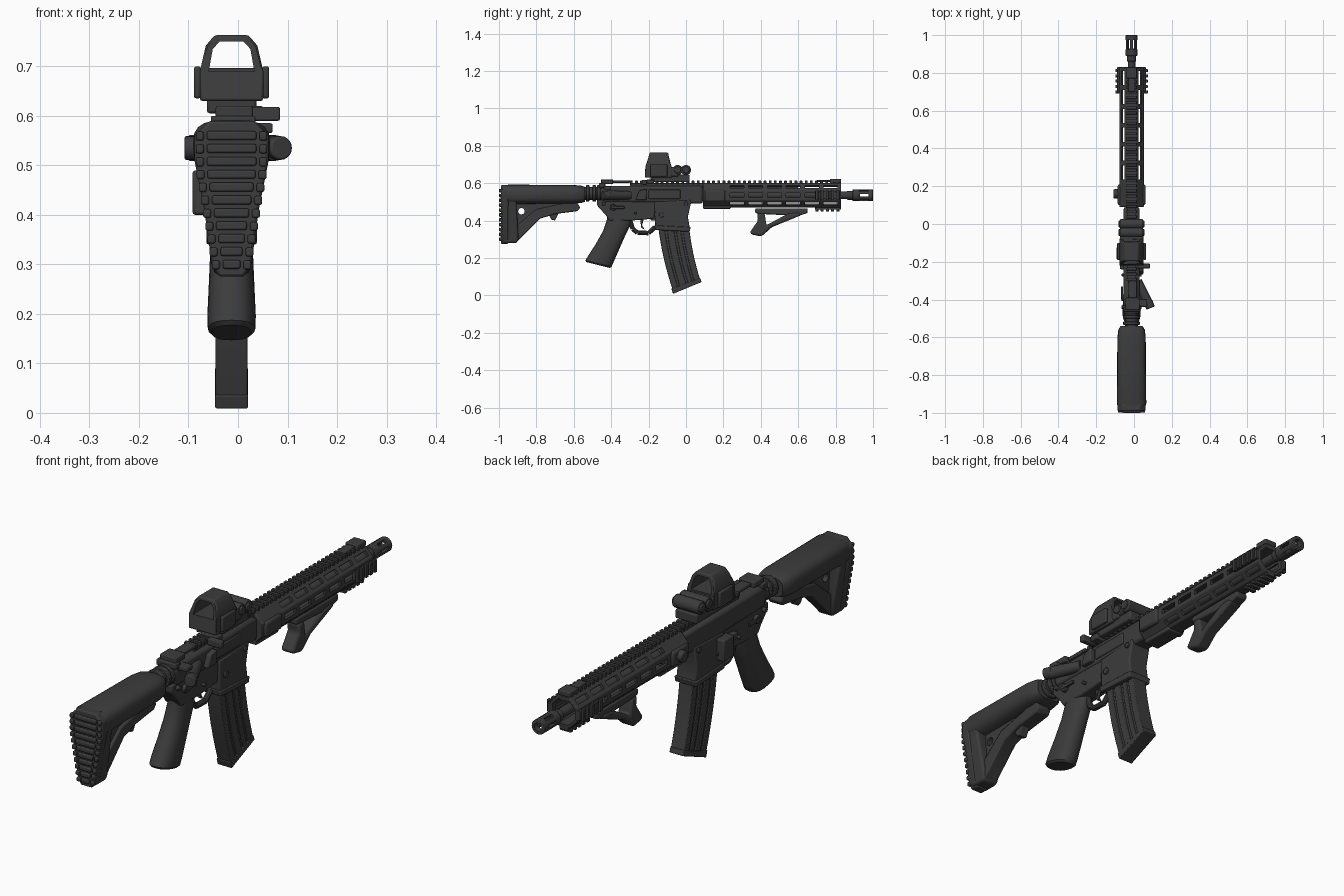
import bpy, bmesh, math
from mathutils import Vector, Matrix

cube = bpy.data.objects.get("Cube")
if cube:
    bpy.data.objects.remove(cube)

CX = -0.013      # centre plane of the body
BORE = 0.535     # height of the barrel axis
made = []


def material(name, v):
    m = bpy.data.materials.new(name)
    m.use_nodes = True
    m.diffuse_color = (v, v, v, 1)
    m.node_tree.nodes["Principled BSDF"].inputs["Base Color"].default_value = (v, v, v, 1)
    return m


DARK = material("dark grey", 0.045)


def finish(name, bm, bevel=0.0, segments=2):
    bmesh.ops.recalc_face_normals(bm, faces=bm.faces)
    me = bpy.data.meshes.new(name)
    bm.to_mesh(me)
    bm.free()
    me.materials.append(DARK)
    ob = bpy.data.objects.new(name, me)
    bpy.context.collection.objects.link(ob)
    if bevel:
        b = ob.modifiers.new("bevel", "BEVEL")
        b.width, b.segments, b.limit_method = bevel, segments, "ANGLE"
    made.append(ob)
    return ob


def loft(name, rings, bevel=0.0):
    """Skin a list of equally sized rings of points and cap both ends."""
    bm = bmesh.new()
    vs = [[bm.verts.new(p) for p in r] for r in rings]
    n = len(rings[0])
    for a, b in zip(vs, vs[1:]):
        for i in range(n):
            bm.faces.new((a[i], a[(i + 1) % n], b[(i + 1) % n], b[i]))
    bm.faces.new(vs[0])
    bm.faces.new(vs[-1][::-1])
    return finish(name, bm, bevel)


def prism(name, pts, half, bevel=0.006, cx=CX, width=None):
    """Side profile of (y, z) points; width(z) may vary the half width."""
    w = width or (lambda z: half)
    return loft(name, [[(cx + s * w(z), y, z) for y, z in pts] for s in (-1, 1)], bevel)


def boxes(name, items, bevel=0.0):
    """Several boxes in one object: (x0, x1, y0, y1, z0, z1[, roll])."""
    bm = bmesh.new()
    for x0, x1, y0, y1, z0, z1, *roll in items:
        size = Matrix.Diagonal((x1 - x0, y1 - y0, z1 - z0, 1))
        m = Matrix.Translation(((x0 + x1) / 2, (y0 + y1) / 2, (z0 + z1) / 2)) @ size
        if roll:
            pivot = Vector((CX, 0, BORE))
            m = (Matrix.Translation(pivot) @ Matrix.Rotation(roll[0], 4, "Y")
                 @ Matrix.Translation(-pivot) @ m)
        bmesh.ops.create_cube(bm, size=1, matrix=m)
    return finish(name, bm, bevel)


def rod(name, a, b, r, r2=None, n=20, bevel=0.0):
    a, b = Vector(a), Vector(b)
    bm = bmesh.new()
    m = Matrix.Translation((a + b) / 2) @ (b - a).to_track_quat("Z", "Y").to_matrix().to_4x4()
    bmesh.ops.create_cone(bm, cap_ends=True, segments=n, radius1=r, radius2=r2 or r,
                          depth=(b - a).length, matrix=m)
    return finish(name, bm, bevel)


def barrel_rod(name, y0, y1, r, z=BORE, **kw):
    return rod(name, (CX, y0, z), (CX, y1, z), r, **kw)


def oval(cy, cz, hx, hu, u, power=0.8, n=20):
    """Rounded ring around a centre, spanned by x and the direction u."""
    def f(c):
        return math.copysign(abs(c) ** power, c)
    ring = []
    for i in range(n):
        t = math.tau * i / n
        ring.append(Vector((CX + hx * f(math.cos(t)), cy, cz)) + Vector(u) * hu * f(math.sin(t)))
    return ring


def cut(ob, cutter):
    made.remove(cutter)
    cutter.hide_render = True
    cutter.hide_viewport = True
    b = ob.modifiers.new("cut", "BOOLEAN")
    b.operation, b.object, b.solver = "DIFFERENCE", cutter, "EXACT"


# Stock: rounded body, rear upright, lower strut and recessed web
up = (0, 0, 1)
loft("stock_body", [oval(y, z, hx, hz, up, 0.65) for y, z, hx, hz in
     ((-0.98, 0.53, 0.07, 0.055), (-0.95, 0.54, 0.078, 0.052), (-0.6, 0.54, 0.075, 0.05),
      (-0.56, 0.54, 0.07, 0.046), (-0.54, 0.54, 0.058, 0.04))])


def stock_width(z):
    return 0.036 + max(0, min(1, (z - 0.29) / 0.22)) * 0.036


prism("stock_upright", [(-0.985, 0.54), (-0.985, 0.29), (-0.97, 0.28), (-0.905, 0.28),
      (-0.895, 0.3), (-0.91, 0.54)], 0, 0.012, width=stock_width)
prism("stock_strut", [(-0.91, 0.28), (-0.88, 0.31), (-0.78, 0.41), (-0.7, 0.435), (-0.58, 0.45),
      (-0.565, 0.47), (-0.6, 0.52), (-0.66, 0.49), (-0.8, 0.46), (-0.92, 0.36)], 0.032)
web = prism("stock_web", [(-0.92, 0.34), (-0.8, 0.45), (-0.6, 0.49), (-0.6, 0.53), (-0.92, 0.53)], 0.02)
cut(web, rod("sling_hole_cutter", (-0.2, -0.88, 0.45), (0.2, -0.88, 0.45), 0.017))
prism("stock_lever", [(-0.74, 0.445), (-0.72, 0.405), (-0.7, 0.4), (-0.68, 0.44)], 0.018, 0.003)

# Butt pad with ribs and a knobbly rim
pad = [(0.045, 0.59), (0.075, 0.56), (0.075, 0.51), (0.055, 0.41), (0.04, 0.3), (0.025, 0.275)]
outline = [(CX + x, z) for x, z in pad] + [(CX - x, z) for x, z in reversed(pad)]
loft("butt_pad", [[(x, y, z) for x, z in outline] for y in (-0.99, -0.95)], 0.006)
ribs, knobs = [], []
for i in range(11):
    z = 0.3 + i * 0.026
    w = min(0.05, 0.016 + (z - 0.29) * 0.17)
    ribs.append((CX - w, CX + w, -1.0, -0.985, z - 0.009, z + 0.009))
    for s in (-1, 1):
        x = CX + s * (w + 0.014)
        knobs.append((x - 0.008, x + 0.008, -0.998, -0.98, z - 0.01, z + 0.008))
boxes("pad_ribs", ribs, 0.004)
boxes("pad_knobs", knobs, 0.004)

# Buffer tube and ring nuts
barrel_rod("buffer_tube", -0.56, -0.44, 0.034, z=0.545)
for y in (-0.535, -0.5, -0.475):
    barrel_rod("ring_nut", y, y + 0.018, 0.044, z=0.545, bevel=0.003)

# Receiver
prism("upper_receiver", [(-0.45, 0.5), (0.09, 0.49), (0.09, 0.585), (-0.45, 0.585), (-0.465, 0.55)], 0.042, 0.012)
prism("lower_receiver", [(-0.475, 0.51), (-0.475, 0.48), (-0.43, 0.43), (-0.41, 0.4), (-0.29, 0.4),
      (-0.17, 0.41), (-0.16, 0.5), (-0.3, 0.52)], 0.038, 0.006)
prism("magazine_well", [(-0.17, 0.5), (-0.165, 0.37), (-0.15, 0.355), (0.0, 0.35), (0.02, 0.36),
      (0.01, 0.42), (0.03, 0.51)], 0.046)
prism("magazine_well_lip", [(-0.17, 0.375), (-0.165, 0.35), (0.02, 0.34), (0.025, 0.365)], 0.051, 0.004)
boxes("ejection_cover", [(0.02, 0.034, -0.2, -0.03, 0.515, 0.565)], 0.004)
prism("case_deflector", [(-0.27, 0.51), (-0.21, 0.51), (-0.21, 0.57), (-0.25, 0.56)], 0.014, 0.005, cx=0.035)
rod("forward_assist", (0.02, -0.3, BORE), (0.075, -0.42, BORE), 0.022, 0.026)
rod("assist_button", (0.074, -0.41, BORE), (0.088, -0.445, BORE), 0.024, bevel=0.004)
boxes("charging_handle", [(-0.055, 0.035, -0.465, -0.43, 0.575, 0.6),
                          (0.01, 0.07, -0.44, -0.4, 0.565, 0.585)], 0.004)
boxes("rear_sight", [(-0.045, 0.03, -0.455, -0.39, 0.595, 0.62), (-0.03, 0.015, -0.39, -0.3, 0.6, 0.615)], 0.004)
boxes("bolt_catch", [(-0.092, -0.05, -0.19, -0.12, 0.4, 0.49), (-0.075, -0.05, -0.24, -0.18, 0.45, 0.48)], 0.006)
for y, z, r in ((-0.39, 0.47, 0.018), (-0.44, 0.49, 0.01), (0.0, 0.49, 0.011), (-0.27, 0.44, 0.007), (-0.13, 0.43, 0.014)):
    rod("receiver_pin", (CX - 0.053, y, z), (CX + 0.053, y, z), r, n=14, bevel=0.002)
boxes("selector_lever", [(CX + s * 0.05 - 0.005, CX + s * 0.05 + 0.005, -0.4, -0.33, 0.463, 0.477)
                         for s in (-1, 1)], 0.002)

# Pistol grip
tilt = Vector((0, 0.97, -0.24))
loft("pistol_grip", [oval(y, z, hx, hu, tilt, 0.85) for y, z, hx, hu in
     ((-0.355, 0.43, 0.036, 0.07), (-0.36, 0.39, 0.04, 0.065), (-0.385, 0.33, 0.043, 0.06),
      (-0.42, 0.26, 0.046, 0.064), (-0.455, 0.195, 0.049, 0.07), (-0.468, 0.17, 0.048, 0.072),
      (-0.47, 0.162, 0.04, 0.064))])

# Trigger guard and trigger
guard = [(-0.3, 0.405), (-0.285, 0.355), (-0.26, 0.335), (-0.2, 0.333), (-0.165, 0.365)]
for a, b in zip(guard, guard[1:]):
    rod("trigger_guard", (CX, *a), (CX, *b), 0.012, n=10)
prism("trigger", [(-0.245, 0.41), (-0.225, 0.41), (-0.235, 0.375), (-0.22, 0.35), (-0.24, 0.362)], 0.008, 0.002)

# Curved magazine: core, raised side ribs and floor plate
def mag_point(t, f):
    """t runs down the curve, f from rear (0) to front (1)."""
    top = Vector((-0.15 + 0.165 * f, 0.38))
    mid = Vector((-0.13 + 0.16 * f, 0.2 + 0.025 * f))
    low = Vector((-0.065 + 0.145 * f, 0.01 + 0.06 * f))
    return (1 - t) ** 2 * top + 2 * t * (1 - t) * mid + t * t * low


def mag_strip(name, f0, f1, half, t0=0.0, bevel=0.003):
    steps = [t0 + (1 - t0) * i / 8 for i in range(9)]
    pts = [mag_point(t, f0) for t in steps] + [mag_point(t, f1) for t in reversed(steps)]
    prism(name, [tuple(p) for p in pts], half, bevel)


mag_strip("magazine_core", 0.02, 0.98, 0.027)
for f0, f1 in ((0, 0.2), (0.27, 0.5), (0.57, 0.72), (0.79, 1)):
    mag_strip("magazine_rib", f0, f1, 0.032)
mag_strip("magazine_floor", -0.03, 1.02, 0.033, 0.93, 0.004)

# Hollow eight-sided handguard with rows of slots
def octagon(y, r):
    return [(CX + r * math.cos(math.radians(22.5 + 45 * i)), y,
             BORE + r * math.sin(math.radians(22.5 + 45 * i))) for i in range(8)]


guard_body = loft("handguard", [octagon(y, 0.07) for y in (0.09, 0.83)], 0.004)
cut(guard_body, loft("handguard_bore_cutter", [octagon(y, 0.056) for y in (0.2, 0.9)]))
slots = []
for k in range(6):
    y = 0.235 + k * 0.1
    for a in (-45, 0, 45, 135, 180, 225):
        slots.append((CX + 0.045, CX + 0.085, y, y + 0.075, BORE - 0.011, BORE + 0.011, math.radians(a)))
cut(guard_body, boxes("slot_cutter", slots))
boxes("handguard_collar", [(CX - 0.074, CX + 0.074, 0.1, 0.21, 0.5, 0.565)], 0.01)
boxes("handguard_base", [(CX - 0.035, CX + 0.035, 0.09, 0.24, 0.463, 0.49)], 0.006)
rod("sling_socket", (-0.08, 0.16, BORE), (-0.108, 0.16, BORE), 0.024, bevel=0.004)

# Toothed rails: long top rail and short rails at the muzzle end
teeth = [(CX - 0.022, CX + 0.022, -0.3, 0.83, 0.58, 0.6)]
y = -0.3
while y < 0.82:
    teeth.append((CX - 0.028, CX + 0.028, y, y + 0.015, 0.596, 0.613))
    y += 0.0275
boxes("top_rail", teeth, 0.002)
short = []
for a in (0, 90, 180):
    roll = math.radians(a)
    short.append((CX + 0.06, CX + 0.076, 0.69, 0.83, BORE - 0.02, BORE + 0.02, roll))
    for i in range(5):
        y = 0.692 + i * 0.028
        short.append((CX + 0.072, CX + 0.086, y, y + 0.016, BORE - 0.026, BORE + 0.026, roll))
boxes("short_rails", short, 0.002)
boxes("front_sight", [(CX - 0.028, CX + 0.028, 0.77, 0.83, 0.6, 0.622), (CX - 0.018, CX + 0.018, 0.7, 0.77, 0.605, 0.618)], 0.004)

# Barrel and slotted muzzle device
barrel_rod("barrel", 0.05, 0.93, 0.02)
barrel_rod("gas_tube", 0.05, 0.6, 0.009, z=0.572, n=10)
barrel_rod("muzzle_collar", 0.86, 0.895, 0.024, bevel=0.003)
muzzle = barrel_rod("muzzle_device", 0.89, 1.0, 0.031, n=24, bevel=0.003)
cut(muzzle, barrel_rod("muzzle_bore_cutter", 0.92, 1.1, 0.017))
cut(muzzle, boxes("muzzle_slot_cutter", [(CX + 0.01, CX + 0.05, 0.925, 0.975, BORE - 0.007, BORE + 0.007,
                                          math.radians(a)) for a in range(0, 360, 60)]))

# Angled foregrip
prism("foregrip_mount", [(0.37, 0.465), (0.37, 0.44), (0.4, 0.435), (0.6, 0.425), (0.65, 0.44), (0.65, 0.465)], 0.026)
prism("foregrip_handle", [(0.34, 0.335), (0.355, 0.325), (0.4, 0.315), (0.415, 0.325), (0.46, 0.365), (0.62, 0.43),
      (0.6, 0.445), (0.55, 0.44), (0.43, 0.375), (0.42, 0.44), (0.38, 0.44), (0.385, 0.4)], 0.03, 0.01)

# Optic: base, body, arched hood with window, battery tubes and lever
boxes("optic_base", [(CX - 0.05, CX + 0.05, -0.19, 0.02, 0.605, 0.645)], 0.006)
boxes("optic_body", [(CX - 0.062, CX + 0.062, -0.2, -0.04, 0.635, 0.685)], 0.008)
arch = [(-0.064, 0.63), (-0.064, 0.69), (-0.052, 0.742), (-0.034, 0.763),
        (0.034, 0.763), (0.052, 0.742), (0.064, 0.69), (0.064, 0.63)]
hood = loft("optic_hood", [[(CX + x, y + (dy if z > 0.7 else 0), z) for x, z in arch]
                           for y, dy in ((-0.22, 0.025), (-0.075, -0.02))], 0.005)
window = [(-0.046, 0.69), (-0.038, 0.735), (-0.024, 0.75), (0.024, 0.75), (0.038, 0.735), (0.046, 0.69)]
cut(hood, loft("window_cutter", [[(CX + x, y, z) for x, z in window] for y in (-0.3, 0.1)]))
boxes("optic_side_plates", [(CX + s * 0.069 - 0.007, CX + s * 0.069 + 0.007, -0.19, -0.1, 0.635, 0.7)
                            for s in (-1, 1)], 0.005)
for y in (-0.045, 0.0):
    rod("battery_tube", (CX - 0.06, y, 0.67), (CX + 0.06, y, 0.67), 0.027, bevel=0.004)
    rod("battery_cap", (CX - 0.068, y, 0.67), (CX + 0.068, y, 0.67), 0.018, bevel=0.003)
boxes("mount_lever", [(0.02, 0.085, -0.235, -0.21, 0.59, 0.618), (-0.03, 0.05, -0.21, -0.17, 0.595, 0.62)], 0.004)

# Shading
bpy.ops.object.select_all(action="DESELECT")
for ob in made:
    ob.select_set(True)
bpy.context.view_layer.objects.active = made[0]
bpy.ops.object.shade_smooth_by_angle(angle=math.radians(35))
